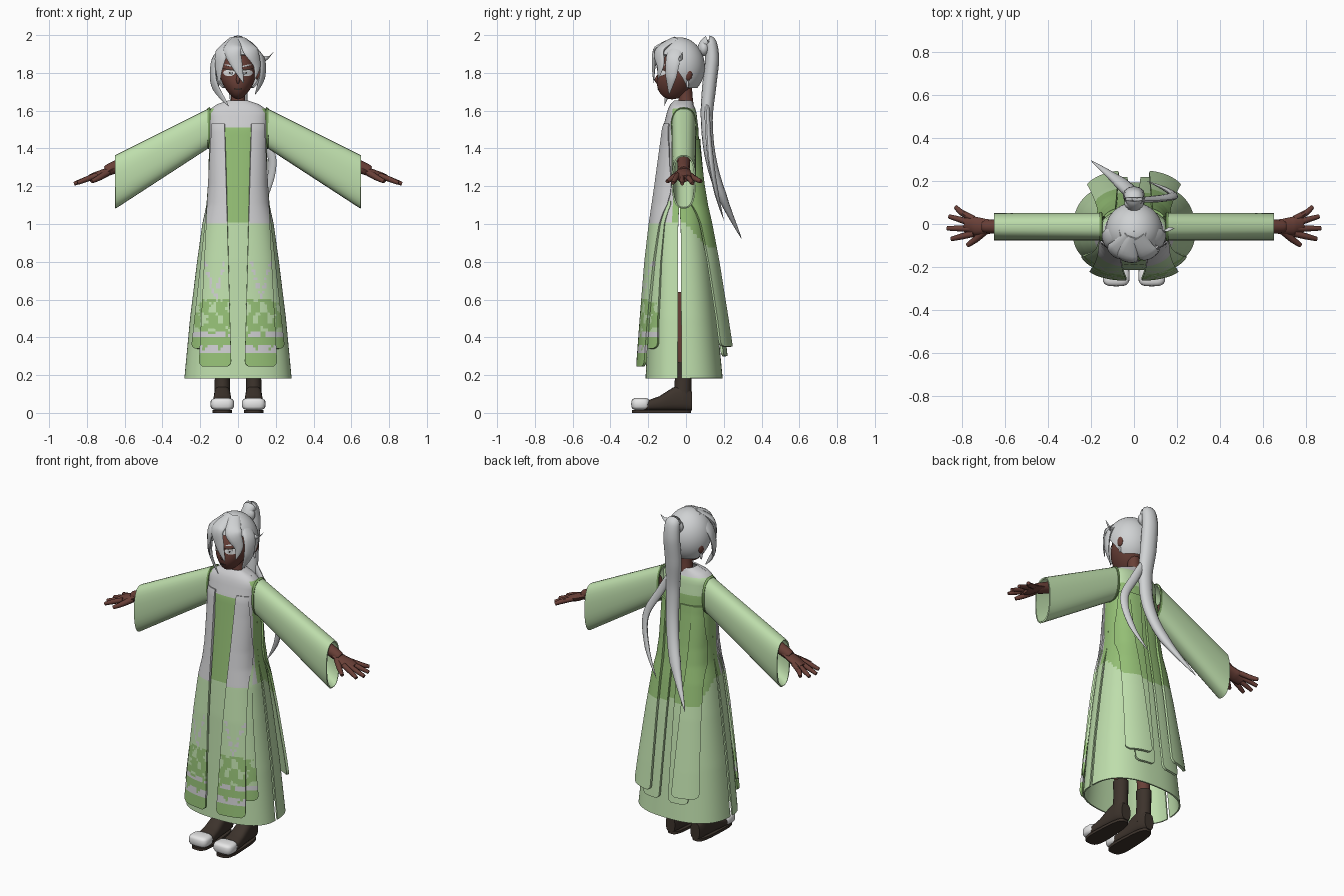
import bpy, bmesh, math, random
from mathutils import Vector

if "Cube" in bpy.data.objects:
    bpy.data.objects.remove(bpy.data.objects["Cube"])
random.seed(4)

def mat(name, c):
    m = bpy.data.materials.new(name)
    m.diffuse_color = (*c, 1)
    m.use_nodes = True
    m.node_tree.nodes["Principled BSDF"].inputs["Base Color"].default_value = m.diffuse_color
    return m

LIGHT = mat("light_green", (.52, .735, .415))
MID = mat("leaf_green", (.30, .525, .18))
GREY = mat("pale_grey", (.62, .62, .635))
HAIR = mat("silver_hair", (.63, .645, .655))
SKIN = mat("brown_skin", (.14, .05, .038))
BOOT = mat("dark_brown", (.046, .033, .025))
WHITE = mat("white", (.85, .85, .85))
TRIM = mat("dark_green", (.2, .36, .12))
sp = lambda a, p: math.copysign(abs(a) ** p, a)
lerp = lambda a, b, t: a + (b - a) * t

def table(t, rows):
    """Linear lookup in rows sorted by falling or rising first column."""
    rows = sorted(rows)
    if t <= rows[0][0]: return rows[0][1:]
    for a, b in zip(rows, rows[1:]):
        if t <= b[0]:
            k = (t - a[0]) / (b[0] - a[0])
            return [lerp(p, q, k) for p, q in zip(a[1:], b[1:])]
    return rows[-1][1:]

def grid(name, f, nu, nv, mats, rule=None, wrap=False, caps=False, thick=0):
    bm = bmesh.new()
    cols = nu if wrap else nu + 1
    vs = [[bm.verts.new(f(i / nu, j / nv)) for i in range(cols)] for j in range(nv + 1)]
    for j in range(nv):
        for i in range(nu):
            k = (i + 1) % cols
            bm.faces.new((vs[j][i], vs[j][k], vs[j + 1][k], vs[j + 1][i]))
    if caps:
        bm.faces.new(vs[0]); bm.faces.new(vs[-1])
    if rule:
        for fc in bm.faces:
            fc.material_index = rule(fc.calc_center_median())
    bmesh.ops.recalc_face_normals(bm, faces=bm.faces)
    me = bpy.data.meshes.new(name)
    bm.to_mesh(me); bm.free()
    for m in mats: me.materials.append(m)
    ob = bpy.data.objects.new(name, me)
    bpy.context.collection.objects.link(ob)
    if thick:
        md = ob.modifiers.new("thickness", 'SOLIDIFY')
        md.thickness = thick; md.offset = 0
    return ob

def tube(name, pts, radii, m, ratio=1, axis=None, n=12, seg=6):
    """Smooth sweep; axis is a centre (x, y) the flat side faces away from."""
    P = [Vector(p) for p in pts]
    last = len(P) - 1
    def pos(t):
        i = min(int(t), last - 1); k = t - i
        a, b, c, d = P[max(i - 1, 0)], P[i], P[i + 1], P[min(i + 2, last)]
        return .5 * (2 * b + (c - a) * k + (2 * a - 5 * b + 4 * c - d) * k * k + (3 * b - a - 3 * c + d) * k ** 3)
    def f(u, v):
        t = v * last; p = pos(t)
        T = (pos(min(t + .02, last)) - pos(max(t - .02, 0))).normalized()
        h = Vector((p.x - axis[0], p.y - axis[1], .02)) if axis else Vector((0, 1, 0.01))
        N = (h - T * h.dot(T)).normalized(); B = T.cross(N)
        r = max(table(t, [(i, q) for i, q in enumerate(radii)])[0], .0008)
        a = u * math.tau
        return p + B * r * math.cos(a) + N * r * ratio * math.sin(a)
    return grid(name, f, n, last * seg, [m], wrap=True, caps=True)

def ball(name, c, r, m, p=1):
    def f(u, v):
        a, b = u * math.tau, lerp(-1.569, 1.569, v)
        return (c[0] + r[0] * sp(math.cos(a), p) * sp(math.cos(b), p),
                c[1] + r[1] * sp(math.sin(a), p) * sp(math.cos(b), p), c[2] + r[2] * sp(math.sin(b), p))
    return grid(name, f, 20, 12, [m], wrap=True, caps=True)

# Robe: front and back shells with narrow side slits (z, half width, front y, back y)
ROBE = [(1.65, .05, -.06, .03), (1.63, .11, -.08, .035), (1.6, .152, -.095, .05), (1.5, .155, -.12, .062),
        (1.4, .15, -.13, .066), (1.2, .153, -.15, .08), (1.1, .163, -.16, .09), (1.0, .185, -.17, .105),
        (.8, .213, -.185, .13), (.5, .25, -.198, .16), (.183, .28, -.21, .19)]
CY = -.035
def robe(side):
    def f(u, v):
        z = lerp(1.65, .183, v)
        rx, yf, yb = table(z, ROBE)
        g = .024 * min(1, max(0, (1.12 - z) / .15))
        a = lerp(g, math.pi - g, u)
        r = (CY - yf) if side < 0 else (yb - CY)
        return (rx * sp(math.cos(a), .8), CY + side * r * sp(math.sin(a), .8), z)
    return f
def front_rule(c):
    if c.z > 1.0 and c.y < -.07 and (abs(c.x) > .07 or c.z > 1.51) or c.z > 1.6: return 2
    return 1 if c.z > 1.0 else 0
waist = lambda c: c.z > 1.0 - 1.1 * min(.11, max(0, c.y))
back_rule = lambda c: 2 if c.z > 1.6 else 1 if c.z < 1.5 and waist(c) else 0
grid("robe_front", robe(-1), 48, 73, [LIGHT, MID, GREY], front_rule, thick=.008)
grid("robe_back", robe(1), 40, 73, [LIGHT, MID, GREY], back_rule, thick=.008)

# Hanging panels that follow the robe and flare away toward the hem
def panel(name, s, side, z0, z1, xi, xo, off, mats, rule):
    def f(u, v):
        z = lerp(z0, z1, v)
        d = min(1, (z - z1) / .03)
        k = .02 * (1 - math.sqrt(max(0, 1 - (1 - d) ** 2)))
        x = lerp(lerp(*xi, v) + k, lerp(*xo, v) - k, u)
        rx, yf, yb = table(z, ROBE)
        r = (CY - yf) if side < 0 else (yb - CY)
        y = r * (1 - min(.99, x / rx) ** 2.5) ** .4 + lerp(*off, v)
        return (s * x, CY + side * y, z)
    return grid(name, f, 12, 90, mats, rule, thick=.014)

# Woven border: broken bands of leaf green and grey near the hem
blotch = lambda c: math.sin(abs(c.x) * 75 + 1) * math.sin(c.z * 48) + random.uniform(-.35, .35)
def pattern(c):
    z, x = c.z, abs(c.x)
    if z > 1.0: return 2
    if z < .315: return 1
    if z < .365: return 2 if blotch(c) > -.55 else 1
    if z < .4: return 1
    if z < .435: return 2 if blotch(c) > -.4 else 1
    if z < .6: return 1 if blotch(c) > -.25 - (z < .5) * .2 else 0
    return 2 if z < .8 and abs(abs(x - .12) - (z - .6) * .25) < .009 and random.random() < .7 else 0
def side_pattern(c):
    if c.z < .4: return 1
    if c.z < .43: return 2
    return 1 if c.z < .58 and blotch(c) > -.2 else 0
for s, n in ((1, "left"), (-1, "right")):
    panel("front_panel_" + n, s, -1, 1.53, .245, (.07, .035), (.135, .205), (.005, .05), [LIGHT, MID, GREY], pattern)
    panel("front_side_panel_" + n, s, -1, 1.12, .34, (.11, .16), (.157, .243), (.004, .025), [LIGHT, MID, GREY], side_pattern)
    panel("back_panel_" + n, s, 1, 1.45, .30, (.015, .03), (.1, .15), (.005, .035), [LIGHT, MID], lambda c: int(c.z > .88))
    panel("back_side_panel_" + n, s, 1, 1.45, .35, (.085, .07), (.135, .215), (.01, .07), [LIGHT, MID], lambda c: int(waist(c)))

    # Wide sleeve and armhole trim
    def sleeve(x0, x1, grow, s=s):
        def f(u, v):
            x = lerp(x0, x1, v); t = (x - .15) / .5; a = u * math.tau
            top, bot = lerp(1.61, 1.36, t) + grow, lerp(1.41, 1.085, t) - grow
            return (s * x, -.012 + (.06 + grow) * sp(math.cos(a), .75),
                    (top + bot) / 2 + (top - bot) / 2 * sp(math.sin(a), .85))
        return f
    grid("sleeve_" + n, sleeve(.15, .65, 0), 32, 12, [LIGHT], wrap=True, thick=.008)
    grid("armhole_trim_" + n, sleeve(.148, .16, .005), 32, 2, [TRIM], wrap=True, thick=.006)

    # Arm, palm and fingers
    up = (0, -.012)
    tube("forearm_" + n, [(s*.2, -.012, 1.5), (s*.45, -.012, 1.39), (s*.66, -.012, 1.297), (s*.7, -.012, 1.28)],
         (.042, .038, .032, .026), SKIN, axis=up)
    tube("palm_" + n, [(s*.65, -.012, 1.298), (s*.69, -.012, 1.28), (s*.74, -.01, 1.257), (s*.785, -.005, 1.24)],
         (.03, .036, .045, .036), SKIN, .52, axis=up)
    for i, (xt, yt, zt) in enumerate(((.83, .08, 1.225), (.86, .035, 1.215), (.868, -.02, 1.213), (.85, -.07, 1.217))):
        y0 = .024 - i * .023
        tube(f"finger_{i}_{n}", [(s*.745, y0, 1.258), (s*.8, (y0 + yt) / 2, 1.238), (s*xt, yt, zt)], (.015, .0145, .01), SKIN, n=8, axis=(s*.8, -3))
    tube("thumb_" + n, [(s*.69, -.03, 1.272), (s*.735, -.07, 1.245), (s*.775, -.1, 1.225)], (.019, .016, .01), SKIN, n=8, axis=(0, .5))

    # Legs, boots, soles and toe caps
    lx = s * .083
    tube("leg_" + n, [(lx, -.025, .64), (lx, -.022, .45), (lx, -.015, .25)], (.048, .042, .034), SKIN, axis=(lx, -3))
    tube("boot_shaft_" + n, [(lx, -.015, .27), (lx, -.015, .18), (lx, -.02, .07)], (.043, .04, .043), BOOT, 1.1, axis=(lx, -3))
    def foot(u, v, lx=lx):
        y = lerp(.032, -.26, v); a = u * math.tau
        w, h = table(v, [(0, .03, .1), (.15, .042, .14), (.33, .045, .125), (.6, .05, .075), (.85, .056, .05), (1, .04, .03)])
        return (lx + w * sp(math.cos(a), .7), y, .012 + h * (.5 + .5 * sp(math.sin(a), .7)))
    grid("boot_foot_" + n, foot, 20, 20, [BOOT], wrap=True, caps=True)
    def sole(u, v, lx=lx):
        a = u * math.tau; y = -.13 + .157 * sp(math.sin(a), .6)
        return (lx + (.05 - .05 * (y + .13)) * sp(math.cos(a), .6), y, .016 * v)
    grid("sole_" + n, sole, 32, 1, [BOOT], wrap=True, caps=True)
    ball("toe_cap_" + n, (lx, -.24, .047), (.063, .05, .033), WHITE, .6)

# Head with tapered jaw
def jaw(t): return .095 * (1 - .35 * max(0, -t) ** 1.3), -.045 - .03 * max(0, -t)
def head(u, v):
    a, t = u * math.tau, math.sin(lerp(-1.569, 1.569, v))
    w, c = jaw(t); k = math.sqrt(1 - t * t)
    return (w * k * math.cos(a), c + .105 * k * math.sin(a), 1.787 + .127 * t)
grid("head", head, 32, 24, [SKIN], wrap=True, caps=True)
def face_plate(name, cx, cz, rx, rz, m, off, tilt=0):
    def f(u, v):
        a = u * math.tau; q = max(v, .02)
        x, z = cx + rx * q * math.cos(a), cz + rz * q * math.sin(a) + tilt * rx * q * math.cos(a)
        t = (z - 1.787) / .127; w, c = jaw(t)
        return (x, c - .105 * math.sqrt(max(.01, 1 - t * t - (x / w) ** 2)) - off, z)
    grid(name, f, 16, 3, [m], wrap=True, thick=.002)
for s, n in ((1, "left"), (-1, "right")):
    face_plate("eye_" + n, s*.046, 1.8, .032, .017, WHITE, .002)
    face_plate("iris_" + n, s*.043, 1.8, .013, .015, HAIR, .004)
    face_plate("pupil_" + n, s*.043, 1.8, .004, .005, BOOT, .006)
    face_plate("eyelid_" + n, s*.046, 1.817, .034, .003, BOOT, .005, s*.12)
    face_plate("brow_" + n, s*.044, 1.838, .028, .004, HAIR, .004, s*.2)
    ball("ear_" + n, (s*.108, .01, 1.795), (.016, .024, .036), SKIN)
    ball("earring_" + n, (s*.108, .008, 1.74), (.007, .007, .02), GREY)
face_plate("mouth", 0, 1.714, .02, .004, BOOT, .001)
tube("nose", [(0, -.142, 1.795), (0, -.156, 1.765), (0, -.15, 1.745)], (.005, .01, .006), SKIN, axis=(0, 0))
tube("neck", [(0, 0, 1.58), (0, -.002, 1.68), (0, -.01, 1.78)], (.046, .036, .038), SKIN, axis=(0, -3))

# Hair cap: rises over the face and ears, drops to the nape
def cap(u, v):
    a = u * math.tau
    front = max(0, -math.sin(a) + .4) / 1.4
    low = lerp(-.72, .42, min(1, front * 1.5))
    b = lerp(math.asin(low), 1.565, v)
    return (.128 * math.cos(b) * math.cos(a), -.034 + .128 * math.cos(b) * math.sin(a), 1.832 + .15 * math.sin(b))
grid("hair_cap", cap, 40, 16, [HAIR], wrap=True, thick=.012)

# Fringe and side locks, flattened against the head
C = (0, -.03)
LOCKS = {
    "fringe_middle": ([(0, -.06, 1.98), (-.03, -.15, 1.925), (-.005, -.17, 1.84), (.03, -.17, 1.745)], (.03, .05, .03, 0)),
    "fringe_right": ([(-.02, -.06, 1.98), (-.082, -.125, 1.91), (-.1, -.135, 1.83), (-.1, -.13, 1.735)], (.03, .048, .028, 0)),
    "side_lock_right": ([(-.06, -.03, 1.96), (-.122, -.065, 1.87), (-.125, -.09, 1.74), (-.05, -.115, 1.625)], (.03, .042, .032, 0)),
    "fringe_left": ([(.02, -.06, 1.98), (.066, -.138, 1.92), (.1, -.135, 1.84), (.088, -.148, 1.765)], (.03, .048, .026, 0)),
    "side_lock_left": ([(.05, -.03, 1.965), (.122, -.065, 1.88), (.128, -.08, 1.78), (.09, -.09, 1.685)], (.03, .042, .032, 0)),
    "stray_curl": ([(.08, -.06, 1.93), (.125, -.04, 1.88), (.16, -.025, 1.882), (.187, -.02, 1.91)], (.014, .016, .011, 0)),
}
for n, (p, r) in LOCKS.items():
    tube(n, p, r, HAIR, .35, C)

# Ponytail, split strand and hair tie
tube("ponytail", [(0, .07, 1.9), (0, .1, 1.955), (0, .128, 1.96), (0, .138, 1.87), (0, .122, 1.72), (.01, .11, 1.55),
     (0, .13, 1.35), (-.06, .19, 1.15), (-.2, .295, .92)], (.03, .036, .044, .05, .05, .042, .039, .034, 0), HAIR, .75, (0, -.3))
tube("ponytail_strand", [(.01, .112, 1.66), (.09, .115, 1.52), (.18, .13, 1.35), (.15, .16, 1.17), (.06, .2, 1.02)],
     (.02, .025, .024, .018, 0), HAIR, .6, (0, -.3))
ball("hair_tie", (0, .095, 1.93), (.045, .03, .042), HAIR)

# Apply thickness, then smooth with sharp edges kept
bpy.ops.object.select_all(action='SELECT')
bpy.context.view_layer.objects.active = bpy.data.objects["head"]
bpy.ops.object.convert(target='MESH')
bpy.ops.object.shade_smooth_by_angle(angle=math.radians(45))
